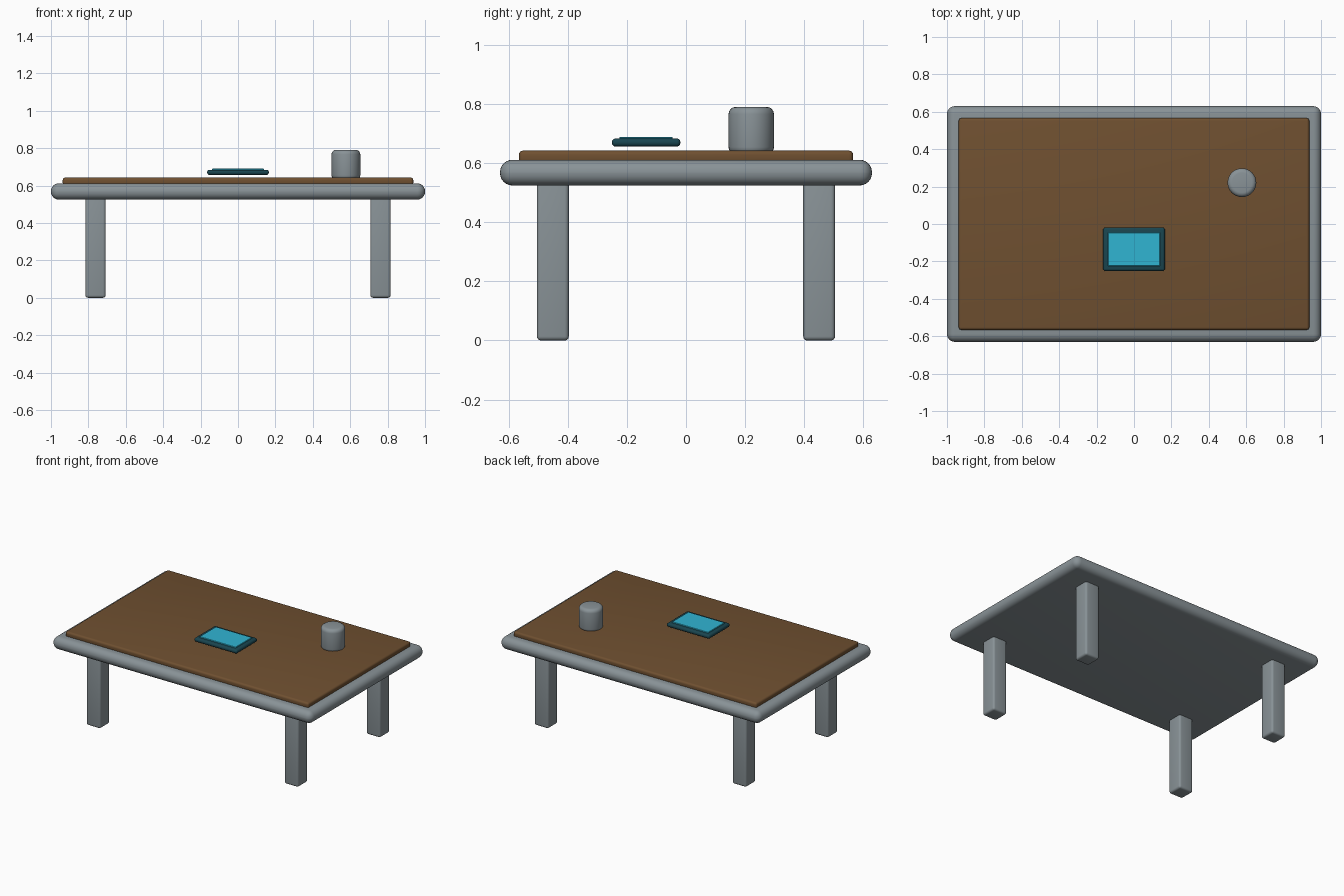
import bpy
import math

cube = bpy.data.objects.get("Cube")
if cube:
    bpy.data.objects.remove(cube, do_unlink=True)


def material(name, rgb):
    mat = bpy.data.materials.new(name)
    mat.use_nodes = True
    mat.diffuse_color = (*rgb, 1)
    bsdf = next(n for n in mat.node_tree.nodes if n.type == "BSDF_PRINCIPLED")
    bsdf.inputs["Base Color"].default_value = (*rgb, 1)
    return mat


grey = material("steel grey", (0.25, 0.29, 0.31))
brown = material("wood brown", (0.16, 0.08, 0.03))
teal = material("dark teal", (0.01, 0.06, 0.08))
cyan = material("screen cyan", (0.03, 0.46, 0.65))


def finish(obj, name, mat, bevel, segments):
    """Name, colour and round off the active primitive."""
    obj.name = name
    obj.data.materials.append(mat)
    bpy.ops.object.transform_apply(location=False, rotation=False, scale=True)
    mod = obj.modifiers.new("rounded edges", "BEVEL")
    mod.width = bevel
    mod.segments = segments
    mod.limit_method = "ANGLE"
    mod.angle_limit = math.radians(40)
    bpy.ops.object.modifier_apply(modifier=mod.name)
    bpy.ops.object.shade_smooth_by_angle(angle=math.radians(35))
    return obj


def box(name, mat, x, y, z, bevel, segments=4):
    """Rounded box from (min, max) pairs."""
    spans = (x, y, z)
    bpy.ops.mesh.primitive_cube_add(size=1, location=[(a + b) / 2 for a, b in spans])
    obj = bpy.context.object
    obj.scale = [b - a for a, b in spans]
    return finish(obj, name, mat, bevel, segments)


# Table: rounded frame slab with a thin wooden panel
box("table_frame", grey, (-1, 1), (-0.63, 0.63), (0.525, 0.612), 0.042, 6)
box("wood_panel", brown, (-0.937, 0.937), (-0.566, 0.566), (0.6, 0.643), 0.014)

# Four square legs
for side, sx in (("left", 1), ("right", -1)):
    for end, sy in (("front", -1), ("back", 1)):
        x, y = 0.762 * sx, 0.451 * sy
        box(f"{end}_{side}_leg", grey, (x - 0.054, x + 0.054),
            (y - 0.054, y + 0.054), (0, 0.55), 0.014)

# Tablet hovering just above the panel
box("tablet_body", teal, (-0.165, 0.165), (-0.251, -0.019), (0.657, 0.684), 0.012)
box("tablet_screen", cyan, (-0.139, 0.139), (-0.225, -0.045), (0.68, 0.69), 0.002, 1)

# Cup
bpy.ops.mesh.primitive_cylinder_add(vertices=32, radius=0.077, depth=0.16,
                                    location=(0.577, 0.221, 0.711))
finish(bpy.context.object, "cup", grey, 0.024, 4)
